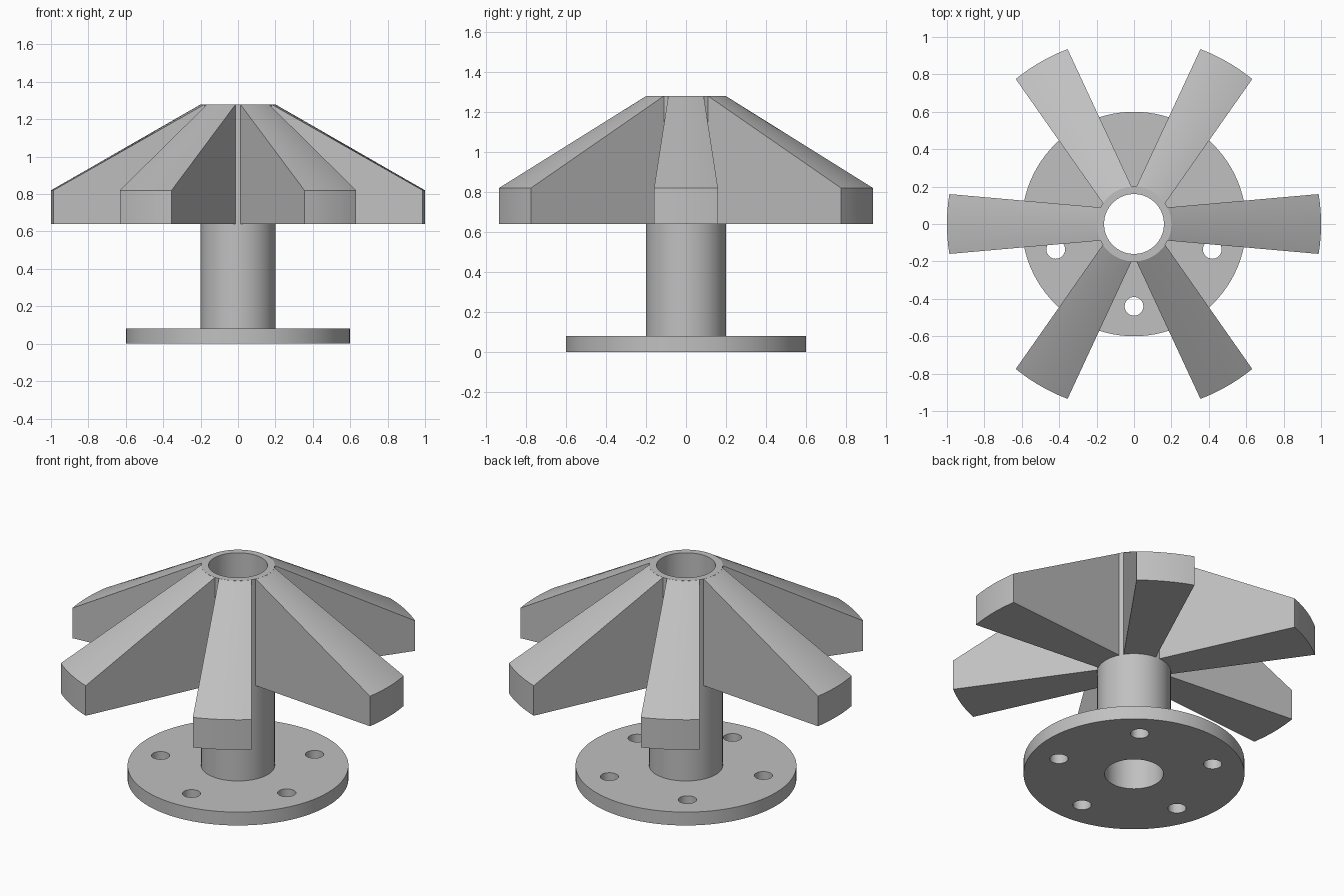
import bpy, bmesh, math
from mathutils import Matrix

cube = bpy.data.objects.get("Cube")
if cube:
    bpy.data.objects.remove(cube, do_unlink=True)

TUBE_R, BORE_R, TOP = 0.2, 0.16, 1.28
FLANGE_R, FLANGE_H = 0.6, 0.08
TIP_R, BLADE_BOTTOM, TIP_TOP = 1.0, 0.64, 0.82

grey = bpy.data.materials.new("plain_grey")
grey.use_nodes = True
colour = (0.53, 0.53, 0.53, 1)
grey.diffuse_color = colour
grey.node_tree.nodes["Principled BSDF"].inputs["Base Color"].default_value = colour


def make_object(name, bm):
    bmesh.ops.recalc_face_normals(bm, faces=bm.faces)
    mesh = bpy.data.meshes.new(name)
    bm.to_mesh(mesh)
    bm.free()
    mesh.materials.append(grey)
    obj = bpy.data.objects.new(name, mesh)
    bpy.context.collection.objects.link(obj)
    return obj


def activate(obj):
    bpy.ops.object.select_all(action='DESELECT')
    obj.select_set(True)
    bpy.context.view_layer.objects.active = obj


def smooth(obj):
    activate(obj)
    bpy.ops.object.shade_smooth_by_angle(angle=math.radians(25))


def polar(r, a, z):
    return (r * math.cos(a), r * math.sin(a), z)


# Flanged tube: one closed profile turned around the z axis
profile = [(BORE_R, 0), (FLANGE_R, 0), (FLANGE_R, FLANGE_H),
           (TUBE_R, FLANGE_H), (TUBE_R, TOP), (BORE_R, TOP)]
bm = bmesh.new()
steps = 96
rings = [[bm.verts.new(polar(r, math.tau * i / steps, z)) for r, z in profile]
         for i in range(steps)]
for i, ring in enumerate(rings):
    after = rings[(i + 1) % steps]
    for j in range(len(profile)):
        k = (j + 1) % len(profile)
        bm.faces.new((ring[j], after[j], after[k], ring[k]))
tube = make_object("flanged_tube", bm)

# Five bolt holes drilled through the flange
bm = bmesh.new()
for i in range(5):
    a = math.radians(-90 + 72 * i)
    bmesh.ops.create_cone(bm, cap_ends=True, segments=32, radius1=0.05, radius2=0.05,
                          depth=0.3, matrix=Matrix.Translation(polar(0.44, a, FLANGE_H / 2)))
drills = make_object("bolt_hole_cutter", bm)
drills.hide_render = True
cut = tube.modifiers.new("bolt_holes", 'BOOLEAN')
cut.operation = 'DIFFERENCE'
cut.solver = 'EXACT'
cut.object = drills
activate(tube)
bpy.ops.object.modifier_apply(modifier=cut.name)
bpy.data.objects.remove(drills, do_unlink=True)
smooth(tube)

# Six blades: tapering wedges with a conical top and a rounded tip
ROOT_R = TUBE_R - 0.001
ROOT_ANGLE, TIP_ANGLE = math.radians(26.4), math.radians(9.2)
for n in range(6):
    bm = bmesh.new()
    count = 12
    sections = []
    for i in range(count + 1):
        s = 2 * i / count - 1
        turn = math.radians(60 * n)
        root, tip = turn + s * ROOT_ANGLE, turn + s * TIP_ANGLE
        points = [polar(ROOT_R, root, BLADE_BOTTOM), polar(TIP_R, tip, BLADE_BOTTOM),
                  polar(TIP_R, tip, TIP_TOP), polar(ROOT_R, root, TOP)]
        sections.append([bm.verts.new(p) for p in points])
    for a, b in zip(sections, sections[1:]):
        for j in range(4):
            k = (j + 1) % 4
            bm.faces.new((a[j], b[j], b[k], a[k]))
    bm.faces.new(sections[0])
    bm.faces.new(sections[-1])
    smooth(make_object(f"blade_{n + 1}", bm))
